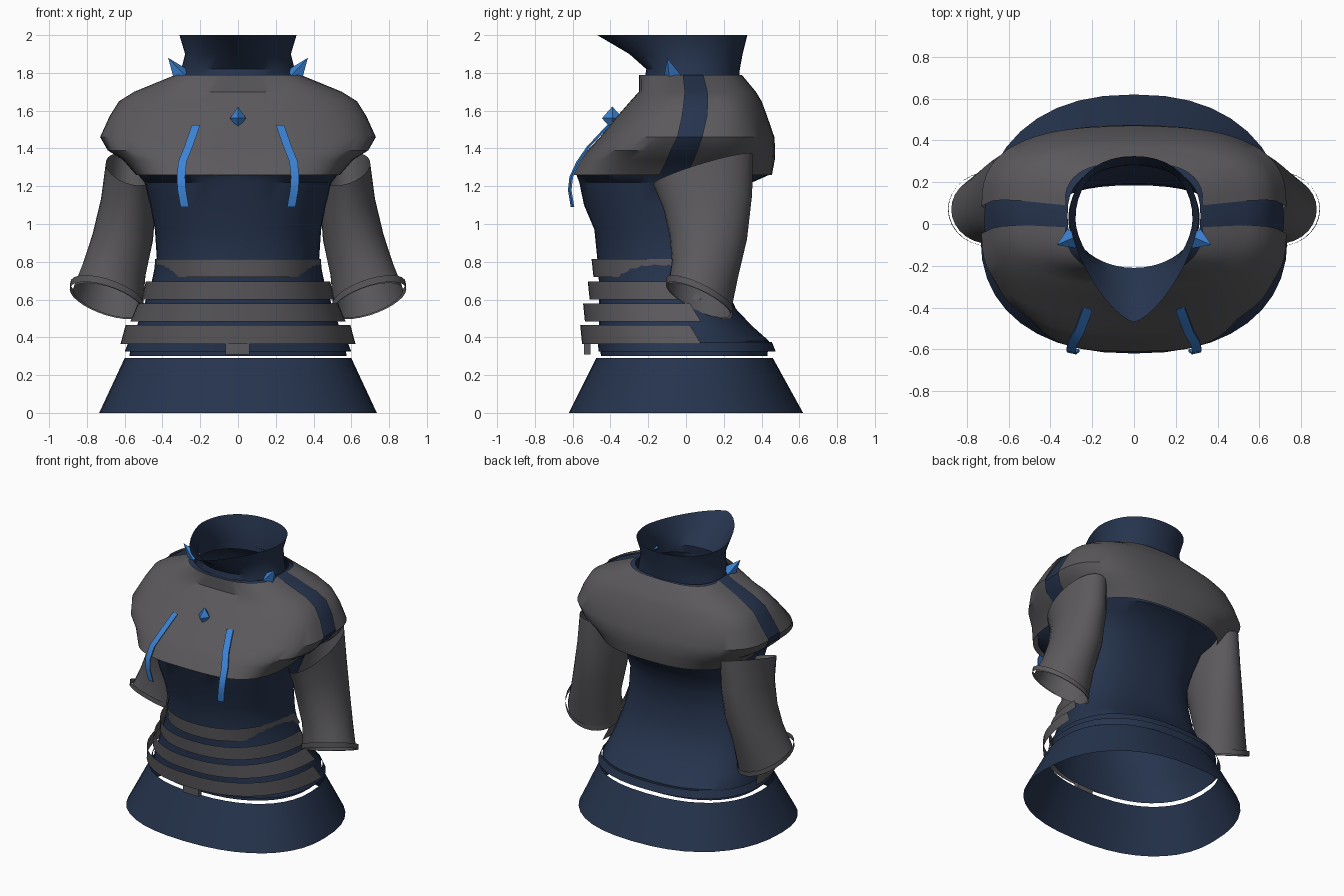
import bpy, bmesh, math
from mathutils import Vector

if "Cube" in bpy.data.objects:
    bpy.data.objects.remove(bpy.data.objects["Cube"])


def material(name, rgb):
    m = bpy.data.materials.new(name)
    m.diffuse_color = (*rgb, 1)
    m.use_nodes = True
    m.node_tree.nodes["Principled BSDF"].inputs["Base Color"].default_value = m.diffuse_color
    return m


NAVY = material("navy cloth", (0.019, 0.034, 0.075))
GRAY = material("dark gray armour", (0.105, 0.10, 0.108))
BLUE = material("bright blue trim", (0.045, 0.225, 0.66))


def make(name, bm, mat, smooth=True):
    me = bpy.data.meshes.new(name)
    bm.to_mesh(me)
    bm.free()
    ob = bpy.data.objects.new(name, me)
    bpy.context.collection.objects.link(ob)
    me.materials.append(mat)
    if smooth:
        bpy.ops.object.select_all(action='DESELECT')
        ob.select_set(True)
        bpy.context.view_layer.objects.active = ob
        bpy.ops.object.shade_smooth_by_angle(angle=math.radians(35))
    return ob


def spow(v, p):
    return math.copysign(abs(v) ** p, v)


def section(z, hw, yf, yc, yb, nf=2.3, nb=2.3, a0=0.0, a1=360.0, count=40):
    """Horizontal outline: half width hw at depth yc, reaching yf in front and yb behind."""
    closed = a1 - a0 >= 360
    pts = []
    for i in range(count if closed else count + 1):
        a = math.radians(a0 + (a1 - a0) * i / count)
        c, s = math.cos(a), math.sin(a)
        n, d = (nb, yb - yc) if s > 0 else (nf, yc - yf)
        pts.append(Vector((hw * spow(c, 2 / n), yc + d * spow(s, 2 / n), z)))
    return pts


def loft(name, rows, mat, closed=True):
    bm = bmesh.new()
    rings = [[bm.verts.new(p) for p in r] for r in rows]
    n = len(rings[0])
    for lo, hi in zip(rings, rings[1:]):
        for i in range(n if closed else n - 1):
            j = (i + 1) % n
            bm.faces.new((lo[i], lo[j], hi[j], hi[i]))
    return make(name, bm, mat)


# Upper body rows: z, half width, front y, front seam y, back seam y, back y, front squareness
upper = [
    (1.26, 0.54, -0.61, -0.14, 0.00, 0.455, 3.2),
    (1.34, 0.61, -0.56, -0.10, 0.04, 0.470, 3.0),
    (1.39, 0.69, -0.52, -0.08, 0.06, 0.472, 2.8),
    (1.46, 0.73, -0.455, -0.045, 0.085, 0.468, 2.6),
    (1.57, 0.68, -0.365, -0.02, 0.11, 0.43, 2.5),
    (1.65, 0.63, -0.295, -0.01, 0.115, 0.40, 2.4),
    (1.70, 0.55, -0.25, -0.005, 0.112, 0.37, 2.4),
    (1.79, 0.33, -0.25, -0.015, 0.09, 0.295, 2.4),
]

# Torso from hips through waist to neck
torso = [section(z, w, f, 0.0 if z < .9 else -0.06, b, 2.3, 2.4) for z, w, f, b in [
    (0.30, 0.575, -0.45, 0.43), (0.38, 0.565, -0.46, 0.44), (0.46, 0.535, -0.46, 0.35),
    (0.55, 0.505, -0.46, 0.265), (0.68, 0.46, -0.46, 0.205), (0.82, 0.43, -0.47, 0.185),
    (0.97, 0.44, -0.485, 0.195), (1.10, 0.465, -0.54, 0.25), (1.22, 0.495, -0.565, 0.35)]]
torso += [section(z, w - .012, f + .03, (s + t) / 2, b - .015, n, 2.6)
          for z, w, f, s, t, b, n in upper]
loft("torso", torso, NAVY)

# Chest and back armour shells, leaving a cloth seam over each shoulder
loft("chest_shell", [section(z, w, f, s, 0, n, 2, 180, 360, 32)
                     for z, w, f, s, t, b, n in upper], GRAY, False)
loft("back_shell", [section(z, w, 0, t, b, 2, 2.7, 0, 180, 32)
                    for z, w, f, s, t, b, n in upper], GRAY, False)

# Flared skirt and narrow waist hem
loft("skirt", [section(0.0, 0.735, -0.62, -0.06, 0.62),
               section(0.29, 0.60, -0.475, -0.02, 0.46)], NAVY)
loft("hip_hem", [section(0.325, 0.60, -0.462, 0, 0.475),
                 section(0.375, 0.58, -0.468, 0, 0.455)], NAVY)

# Spouted collar
loft("collar", [section(z, w, f, 0.02, b, n, 2.2) for z, w, f, b, n in [
    (1.76, 0.315, -0.22, 0.28, 2.0), (1.82, 0.30, -0.21, 0.285, 2.0),
    (1.90, 0.28, -0.30, 0.30, 1.7), (2.0, 0.31, -0.47, 0.325, 1.45)]], NAVY)

# Overlapping belly bands
for i, (z0, z1, w0, w1, f0, f1) in enumerate([
        (0.72, 0.815, 0.447, 0.438, -0.49, -0.50), (0.60, 0.695, 0.51, 0.488, -0.51, -0.52),
        (0.483, 0.58, 0.57, 0.53, -0.535, -0.545), (0.365, 0.465, 0.622, 0.595, -0.55, -0.56)]):
    loft(f"belly_band_{i + 1}", [section(z0, w0, f0, 0.08, 0, 2.3, 2, 180, 360, 28),
                                 section(z1, w1, f1, 0.02, 0, 2.3, 2, 180, 360, 28)], GRAY, False)


def box(name, lo, hi, mat):
    bm = bmesh.new()
    bmesh.ops.create_cube(bm, size=1)
    for v in bm.verts:
        v.co = [(a + b) / 2 + c * (b - a) for a, b, c in zip(lo, hi, v.co)]
    make(name, bm, mat, False)


# Buckle tab under the lowest band
box("buckle_tab", (-0.065, -0.54, 0.31), (0.06, -0.505, 0.37), GRAY)


def sleeve_ring(side, cx, cy, cz, hx, hy, sx, sy):
    """Tilted oval: sx and sy are the slopes of its plane."""
    out = []
    for i in range(28):
        a = math.tau * i / 28
        dx, dy = hx * math.cos(a), hy * math.sin(a)
        out.append(Vector((side * (cx + dx), cy + dy, cz + sx * dx + sy * dy)))
    return out


def spike(name, base, tip, radius, mat):
    bm = bmesh.new()
    d = Vector(tip) - Vector(base)
    bmesh.ops.create_cone(bm, cap_ends=True, segments=4, radius1=radius, radius2=0, depth=d.length)
    bmesh.ops.translate(bm, vec=(0, 0, d.length / 2), verts=bm.verts)
    bm.transform(d.to_track_quat('Z', 'Y').to_matrix().to_4x4())
    bmesh.ops.translate(bm, vec=base, verts=bm.verts)
    make(name, bm, mat, False)


for side, tag in ((1, "right"), (-1, "left")):
    # Sleeve and loose cuff
    loft(f"sleeve_{tag}", [sleeve_ring(side, *r) for r in [
        (0.69, 0.07, 0.595, 0.185, 0.165, 0.3, -0.45), (0.655, 0.10, 0.76, 0.165, 0.175, 0.2, -0.25),
        (0.61, 0.118, 0.93, 0.16, 0.205, 0.1, -0.05), (0.58, 0.115, 1.12, 0.145, 0.235, 0.1, 0.15),
        (0.57, 0.09, 1.29, 0.13, 0.265, 0.25, 0.3)]], GRAY)
    loft(f"cuff_{tag}", [sleeve_ring(side, *r) for r in [
        (0.695, 0.07, 0.595, 0.196, 0.176, 0.3, -0.45),
        (0.692, 0.072, 0.63, 0.196, 0.178, 0.3, -0.45)]], GRAY)
    # Collar spike
    spike(f"collar_spike_{tag}", (side * 0.3, -0.07, 1.785), (side * 0.37, -0.1, 1.88), 0.05, BLUE)
    # Curved chest stripe
    path = [(0.222, -0.412, 1.525), (0.262, -0.52, 1.41), (0.294, -0.575, 1.33),
            (0.302, -0.612, 1.25), (0.298, -0.62, 1.18), (0.282, -0.605, 1.09)]
    rows = []
    for x, y, z in path:
        rows.append([Vector((side * (x + dx), y + dy, z)) for dx, dy in
                     ((-0.022, -0.005), (0.022, 0.005), (0.022, 0.014), (-0.022, 0.004))])
    loft(f"chest_stripe_{tag}", rows, BLUE)

# Chest gem: an eight-sided diamond
bm = bmesh.new()
bmesh.ops.create_cone(bm, segments=4, radius1=1, radius2=0, depth=1)
bmesh.ops.translate(bm, vec=(0, 0, 0.5), verts=bm.verts)
lower = bmesh.ops.duplicate(bm, geom=bm.verts[:] + bm.edges[:] + bm.faces[:])["geom"]
for v in (g for g in lower if isinstance(g, bmesh.types.BMVert)):
    v.co.z *= -1
bmesh.ops.remove_doubles(bm, verts=bm.verts, dist=1e-4)
for v in bm.verts:
    v.co = (v.co.x * 0.042, v.co.y * 0.055 - 0.39, v.co.z * 0.062 + 1.56)
bmesh.ops.recalc_face_normals(bm, faces=bm.faces)
make("chest_gem", bm, BLUE, False)
